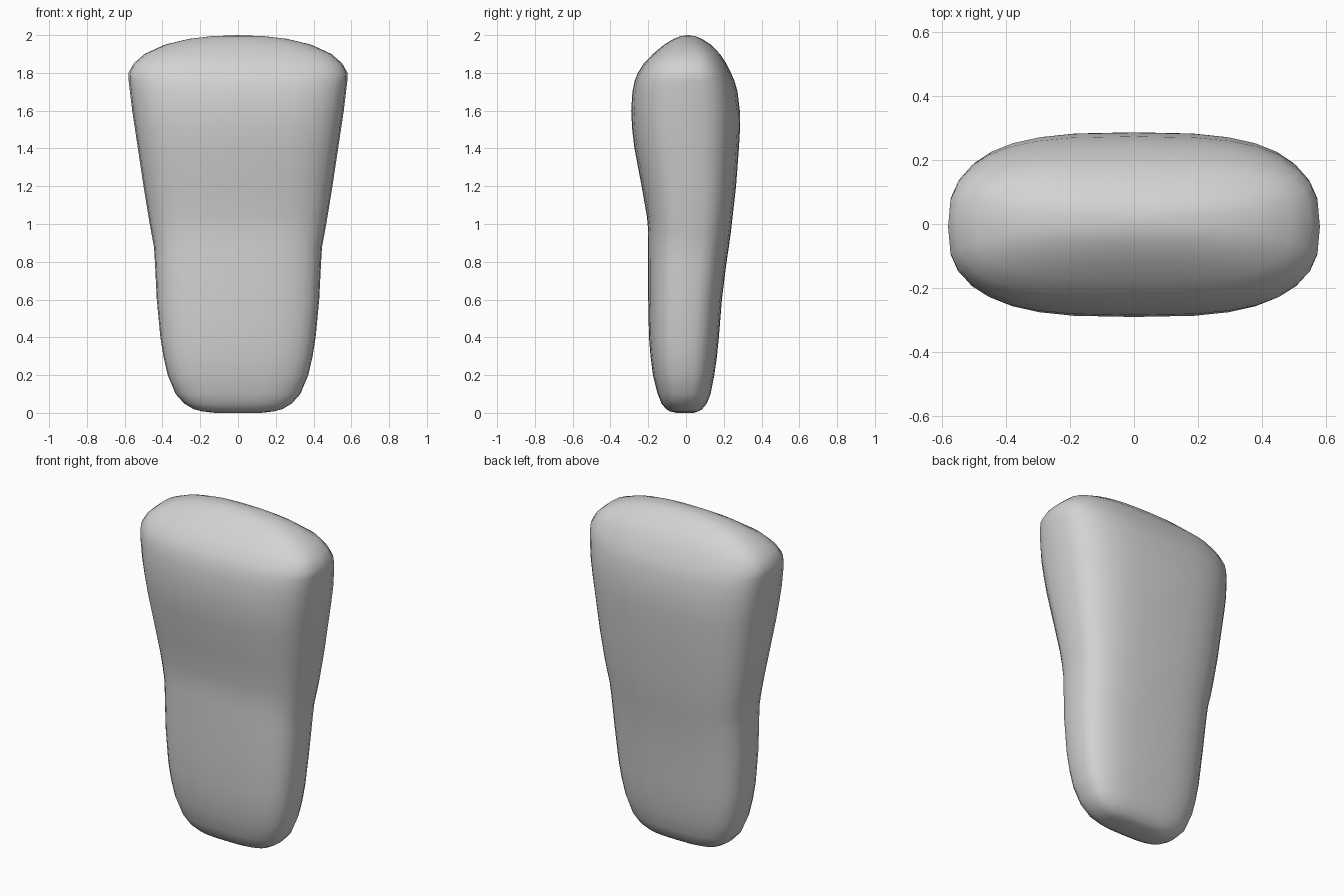
import bpy, bmesh, math

# Outline by height: z, half width, front y, back y
SECTIONS = [
    (0.00, 0.12, -0.05, 0.04), (0.008, 0.19, -0.085, 0.065),
    (0.02, 0.235, -0.105, 0.085), (0.05, 0.285, -0.13, 0.11),
    (0.10, 0.33, -0.15, 0.13), (0.20, 0.372, -0.175, 0.15),
    (0.30, 0.395, -0.188, 0.164), (0.40, 0.411, -0.196, 0.174),
    (0.60, 0.43, -0.20, 0.19), (0.80, 0.44, -0.20, 0.215),
    (0.88, 0.445, -0.20, 0.227), (0.96, 0.46, -0.20, 0.238),
    (1.04, 0.474, -0.207, 0.247), (1.20, 0.50, -0.235, 0.265),
    (1.40, 0.53, -0.273, 0.28), (1.50, 0.545, -0.285, 0.286),
    (1.60, 0.56, -0.29, 0.285), (1.70, 0.572, -0.284, 0.273),
    (1.76, 0.579, -0.271, 0.256), (1.80, 0.58, -0.255, 0.238),
    (1.85, 0.552, -0.223, 0.213), (1.90, 0.495, -0.175, 0.18),
    (1.95, 0.385, -0.115, 0.13), (1.98, 0.26, -0.065, 0.085),
    (1.994, 0.14, -0.03, 0.05),
]
SIDES = 32


def rounded(v, power):
    return math.copysign(abs(v) ** (2 / power), v)


# Padded body: rounded-oblong sections joined from bottom to top
bm = bmesh.new()
rings = []
for z, w, front, back in SECTIONS:
    power = 2.5 if z > 1.92 else 3.0
    mid, half = (front + back) / 2, (back - front) / 2
    ring = []
    for i in range(SIDES):
        a = 2 * math.pi * i / SIDES
        c, s = math.cos(a), math.sin(a)
        c, s = (0 if abs(v) < 1e-9 else v for v in (c, s))
        ring.append(bm.verts.new((w * rounded(c, power),
                                  mid + half * rounded(s, power), z)))
    rings.append(ring)
for low, high in zip(rings, rings[1:]):
    for i in range(SIDES):
        j = (i + 1) % SIDES
        bm.faces.new((low[i], low[j], high[j], high[i]))

# Close the base and the crown
base = bm.verts.new((0, -0.005, 0))
crown = bm.verts.new((0, 0.01, 2.0))
for i in range(SIDES):
    j = (i + 1) % SIDES
    bm.faces.new((rings[0][j], rings[0][i], base))
    bm.faces.new((rings[-1][i], rings[-1][j], crown))
bmesh.ops.recalc_face_normals(bm, faces=bm.faces)
for f in bm.faces:
    f.smooth = True

mesh = bpy.data.meshes.new("padded_body")
bm.to_mesh(mesh)
bm.free()
body = bpy.data.objects.new("padded_body", mesh)
bpy.context.collection.objects.link(body)

grey = bpy.data.materials.new("light grey")
grey.diffuse_color = (0.65, 0.65, 0.65, 1)
mesh.materials.append(grey)
